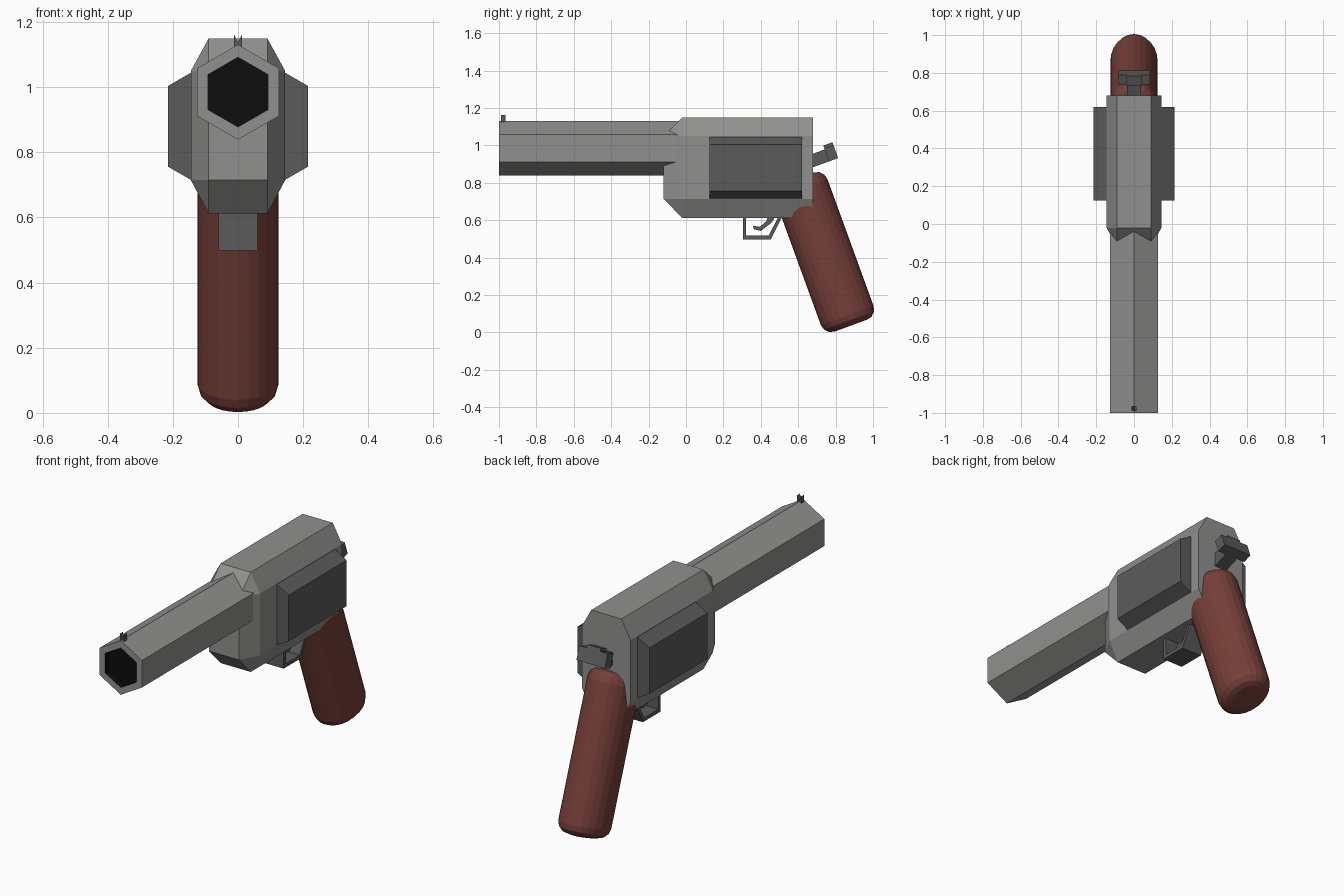
import bpy, bmesh, math
from mathutils import Vector, Matrix

if "Cube" in bpy.data.objects:
    bpy.data.objects.remove(bpy.data.objects["Cube"])


def material(name, rgb):
    m = bpy.data.materials.new(name)
    m.diffuse_color = (*rgb, 1)
    m.use_nodes = True
    m.node_tree.nodes["Principled BSDF"].inputs["Base Color"].default_value = m.diffuse_color
    return m


STEEL = material("light_steel", (0.28, 0.285, 0.27))
DARK = material("dark_steel", (0.105, 0.105, 0.105))
BLACK = material("bore_black", (0.004, 0.004, 0.004))
WOOD = material("red_brown_wood", (0.18, 0.05, 0.04))


def finish(name, bm, *mats):
    bmesh.ops.recalc_face_normals(bm, faces=bm.faces)
    me = bpy.data.meshes.new(name)
    bm.to_mesh(me)
    bm.free()
    for m in mats:
        me.materials.append(m)
    ob = bpy.data.objects.new(name, me)
    bpy.context.collection.objects.link(ob)
    return ob


def loft(bm, rings):
    """Join equal-length rings of points with quads and cap both ends."""
    vs = [[bm.verts.new(p) for p in r] for r in rings]
    n = len(vs[0])
    for a, b in zip(vs, vs[1:]):
        for i in range(n):
            j = (i + 1) % n
            bm.faces.new((a[i], a[j], b[j], b[i]))
    return bm.faces.new(vs[0]), bm.faces.new(vs[-1])


def side_profile(name, pts, half, mat):
    """Extrude a (y, z) outline across x."""
    bm = bmesh.new()
    loft(bm, [[(x, y, z) for y, z in pts] for x in (-half, half)])
    return finish(name, bm, mat)


def hexagon(r, y, zc):
    return [(r * math.sin(i * math.pi / 3), y, zc + r * math.cos(i * math.pi / 3))
            for i in range(6)]


# Barrel: hexagonal, with a black recessed bore
bm = bmesh.new()
muzzle, _ = loft(bm, [hexagon(0.146, -1.0, 0.985), hexagon(0.146, 0.1, 0.985)])
bmesh.ops.recalc_face_normals(bm, faces=bm.faces)
bmesh.ops.inset_region(bm, faces=[muzzle], thickness=0.039)
walls = bmesh.ops.extrude_discrete_faces(bm, faces=[muzzle])["faces"]
bmesh.ops.translate(bm, verts=walls[0].verts, vec=(0, 0.03, 0))
for f in bm.faces:
    c = f.calc_center_median()
    if -0.999 < c.y < -0.9:
        f.material_index = 1
finish("barrel", bm, STEEL, BLACK)

# Frame: box with all edges chamfered except around the flat back
bm = bmesh.new()
for x in (-1, 1):
    for top in (0, 1):
        z, dz = (1.15, -0.1) if top else (0.612, 0.103)
        for p in ((0.145, -0.02, z + dz), (0.09, -0.02, z), (0.09, -0.12, z + dz),
                  (0.145, 0.68, z + dz), (0.09, 0.68, z)):
            bm.verts.new((x * p[0], p[1], p[2]))
bmesh.ops.convex_hull(bm, input=bm.verts)
bmesh.ops.dissolve_limit(bm, angle_limit=0.01, verts=bm.verts, edges=bm.edges)
finish("frame", bm, STEEL)

# Cylinder: hexagonal drum sticking out of both sides
bm = bmesh.new()
loft(bm, [hexagon(0.248, 0.125, 0.88), hexagon(0.248, 0.62, 0.88)])
finish("drum", bm, DARK)

# Grip: leaning oval column with rounded ends
TILT = math.radians(20)
ALONG = Vector((0, math.sin(TILT), -math.cos(TILT)))
ACROSS = Vector((0, math.cos(TILT), math.sin(TILT)))
TOP, BOTTOM, ROUND = -0.57, 0.267, 0.058
steps = [(ROUND * (1 - math.cos(a)), ROUND * (1 - math.sin(a)))
         for a in (0, math.pi / 6, math.pi / 3, math.pi / 2)]
levels = [(TOP + d, i) for d, i in steps] + [(BOTTOM - d, i) for d, i in reversed(steps)]
rings = []
for s, inset in levels:
    ring = []
    for k in range(24):
        a = 2 * math.pi * k / 24
        p = ALONG * s + ACROSS * (0.841 + (0.15 - inset) * math.cos(a))
        p.x = (0.125 - inset) * math.sin(a)
        ring.append(p)
    rings.append(ring)
bm = bmesh.new()
loft(bm, rings)
grip = finish("grip", bm, WOOD)
grip.data.shade_flat()

# Trigger guard: bent strap, and trigger
side_profile("trigger_guard", [(0.304, 0.63), (0.304, 0.498), (0.453, 0.498), (0.52, 0.63),
                               (0.50, 0.63), (0.442, 0.518), (0.322, 0.518), (0.322, 0.63)],
             0.06, DARK)
side_profile("trigger", [(0.44, 0.63), (0.43, 0.595), (0.395, 0.565), (0.358, 0.57),
                         (0.362, 0.552), (0.40, 0.543), (0.455, 0.585), (0.485, 0.63)],
             0.025, DARK)


# Hammer: shaft, wide thumb bar and a raised middle, all leaning back
def tilted_box(name, y0, y1, z0, z1, half):
    rot = Matrix.Rotation(TILT, 3, "X")
    pts = [rot @ Vector((0, y, z)) + Vector((0, 0.68, 0.92))
           for y, z in ((y0, z0), (y1, z0), (y1, z1), (y0, z1))]
    side_profile(name, [(p.y, p.z) for p in pts], half, DARK)


tilted_box("hammer_shaft", -0.06, 0.09, -0.034, 0.034, 0.037)
tilted_box("hammer_bar", 0.078, 0.13, -0.034, 0.04, 0.085)
tilted_box("hammer_spur", 0.078, 0.13, -0.034, 0.056, 0.04)

# Front sight: small post with a V notch
bm = bmesh.new()
notch = [(-0.012, 1.11), (0.012, 1.11), (0.012, 1.162), (0, 1.137), (-0.012, 1.162)]
loft(bm, [[(x, y, z) for x, z in notch] for y in (-0.988, -0.966)])
finish("front_sight", bm, DARK)
